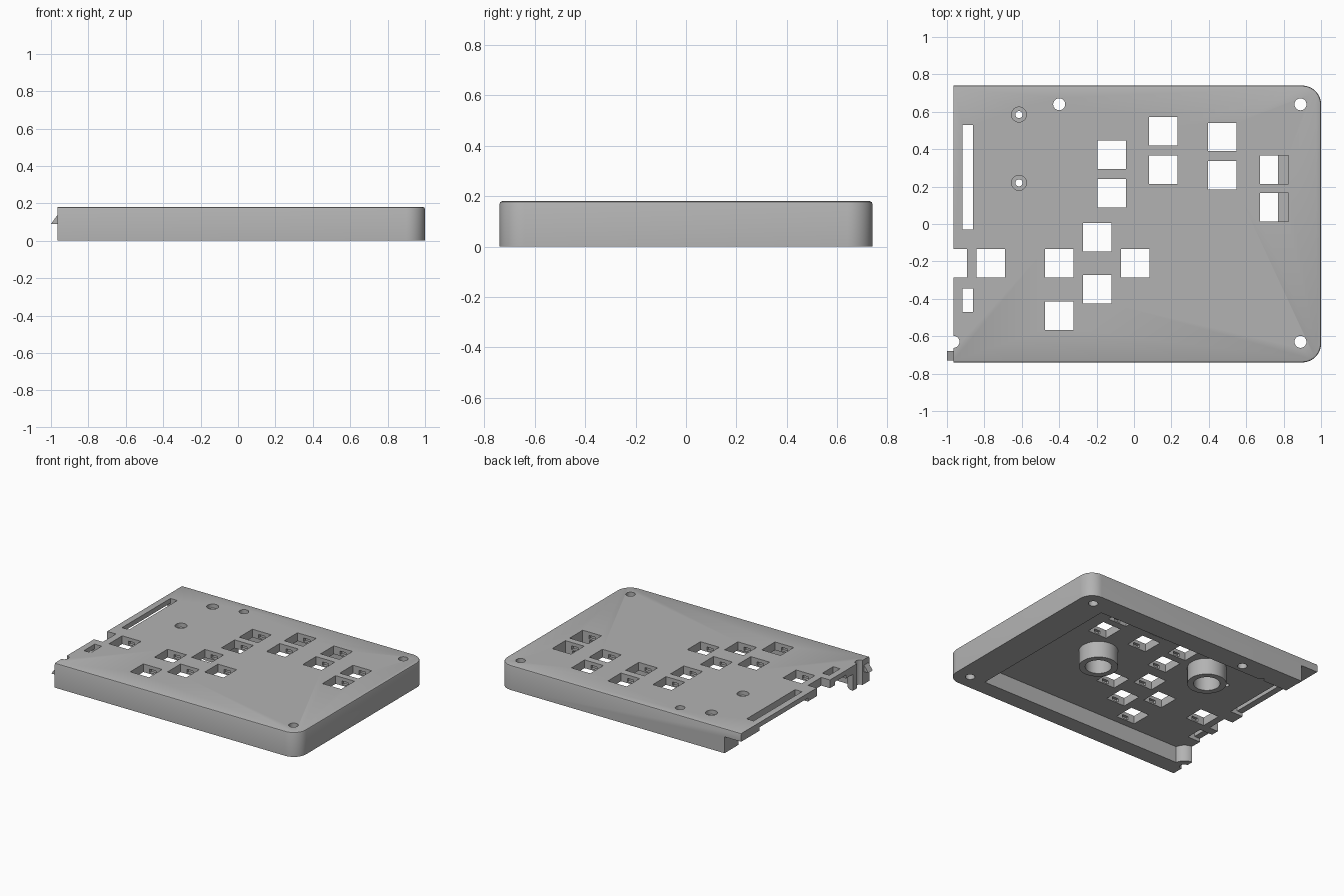
import bpy, bmesh, math
from mathutils import Matrix

old = bpy.data.objects.get("Cube")
if old:
    bpy.data.objects.remove(old, do_unlink=True)

grey = bpy.data.materials.new("plain grey")
grey.use_nodes = True
colour = (0.45, 0.45, 0.45, 1)
grey.diffuse_color = colour
grey.node_tree.nodes["Principled BSDF"].inputs["Base Color"].default_value = colour

LEFT, RIGHT, HALF, TOP, UNDER = -0.965, 1.0, 0.74, 0.18, 0.12


def make(name, bm):
    bmesh.ops.recalc_face_normals(bm, faces=bm.faces)
    mesh = bpy.data.meshes.new(name)
    bm.to_mesh(mesh)
    bm.free()
    mesh.materials.append(grey)
    obj = bpy.data.objects.new(name, mesh)
    bpy.context.collection.objects.link(obj)
    return obj


def prism(name, points, z0, z1):
    bm = bmesh.new()
    face = bm.faces.new([bm.verts.new((x, y, z0)) for x, y in points])
    new = bmesh.ops.extrude_face_region(bm, geom=[face])["geom"]
    bmesh.ops.translate(bm, vec=(0, 0, z1 - z0),
                        verts=[v for v in new if isinstance(v, bmesh.types.BMVert)])
    return make(name, bm)


def box(x0, x1, y0, y1, z0, z1, name="cutter"):
    return prism(name, [(x0, y0), (x1, y0), (x1, y1), (x0, y1)], z0, z1)


def cylinder(x, y, r, z0, z1, name="cutter"):
    bm = bmesh.new()
    bmesh.ops.create_cone(bm, cap_ends=True, segments=40, radius1=r, radius2=r,
                          depth=z1 - z0, matrix=Matrix.Translation((x, y, (z0 + z1) / 2)))
    return make(name, bm)


def combine(target, tool, operation="DIFFERENCE"):
    mod = target.modifiers.new("shape", "BOOLEAN")
    mod.operation, mod.object, mod.solver = operation, tool, "EXACT"
    bpy.context.view_layer.objects.active = target
    bpy.ops.object.modifier_apply(modifier=mod.name)
    bpy.data.objects.remove(tool, do_unlink=True)


def smooth(obj):
    bpy.ops.object.select_all(action="DESELECT")
    obj.select_set(True)
    bpy.context.view_layer.objects.active = obj
    bpy.ops.object.shade_smooth_by_angle(angle=math.radians(30))


# Outer shell: square on the open side, rounded on the other
radius = 0.1
outline = [(LEFT, HALF), (LEFT, -HALF)]
for sign, start in ((-1, -90), (1, 0)):
    for i in range(11):
        a = math.radians(start + 9 * i)
        outline.append((RIGHT - radius + radius * math.cos(a),
                        sign * (HALF - radius) + radius * math.sin(a)))
case = prism("case_shell", outline, 0, TOP)
bm = bmesh.new()
bm.from_mesh(case.data)
rim = [e for e in bm.edges if all(v.co.z > TOP - 0.01 for v in e.verts)
       and not all(v.co.x < LEFT + 0.01 for v in e.verts)]
bmesh.ops.bevel(bm, geom=rim, offset=0.01, segments=2, affect="EDGES", profile=0.5)
bm.to_mesh(case.data)
bm.free()

# Cavity beneath the plate, and the shortened back wall
combine(case, box(-1.2, 0.77, -0.62, 0.58, -0.1, UNDER))
combine(case, box(-1.2, -0.83, 0.5, 0.9, -0.1, UNDER))

# Half round screw post on the open side
post = cylinder(LEFT, -0.63, 0.08, 0.0, 0.15, "corner_post")
combine(post, box(-1.2, LEFT, -0.9, -0.4, -0.1, 0.3))
combine(post, box(-1.2, 0, -0.9, -0.66, -0.1, 0.3))
combine(case, post, "UNION")

# Square key openings with small clip pockets in their walls
keys = [(-0.12, 0.37), (-0.12, 0.165), (0.157, 0.495), (0.157, 0.29),
        (0.472, 0.465), (0.472, 0.26), (0.75, 0.29), (0.75, 0.09),
        (-0.197, -0.07), (-0.197, -0.35), (-0.4, -0.21), (0.007, -0.21),
        (-0.4, -0.49), (-0.767, -0.21), (-0.97, -0.21)]
h = 0.076
for x, y in keys:
    combine(case, box(x - h, x + h, y - h, y + h, 0.05, 0.3))
    if x > LEFT:
        combine(case, box(x - 0.025, x + 0.025, y - h - 0.02, y + h + 0.02, 0.13, 0.155))

# Long slots near the open edge, each with a thinned strip
for y0, y1 in ((-0.03, 0.53), (-0.47, -0.345)):
    combine(case, box(-0.918, -0.862, y0, y1, 0.05, 0.3))
    combine(case, box(-1.2, -0.9, y0, y1, 0.05, 0.145))

# Screw holes and stepped small holes
for x, y in ((-0.4, 0.64), (0.89, 0.64), (0.89, -0.63), (LEFT, -0.63)):
    combine(case, cylinder(x, y, 0.032, -0.1, 0.3))
for y in (0.585, 0.22):
    combine(case, cylinder(-0.615, y, 0.019, -0.1, 0.3))
    combine(case, cylinder(-0.615, y, 0.04, 0.15, 0.3))
smooth(case)

# Round blind sockets under the plate
for name, x, y in (("right_socket", -0.37, 0.31), ("left_socket", 0.325, 0.02)):
    socket = cylinder(x, y, 0.13, 0, UNDER + 0.005, name)
    combine(socket, cylinder(x, y, 0.088, -0.1, 0.115))
    smooth(socket)

# Wedge shaped clip on the open side of the front wall
bm = bmesh.new()
face = bm.faces.new([bm.verts.new((x, -0.73, z)) for x, z in
                     ((-1.0, 0.09), (LEFT + 0.005, 0.09), (LEFT + 0.005, 0.145))])
new = bmesh.ops.extrude_face_region(bm, geom=[face])["geom"]
bmesh.ops.translate(bm, vec=(0, 0.05, 0),
                    verts=[v for v in new if isinstance(v, bmesh.types.BMVert)])
make("side_clip", bm)
